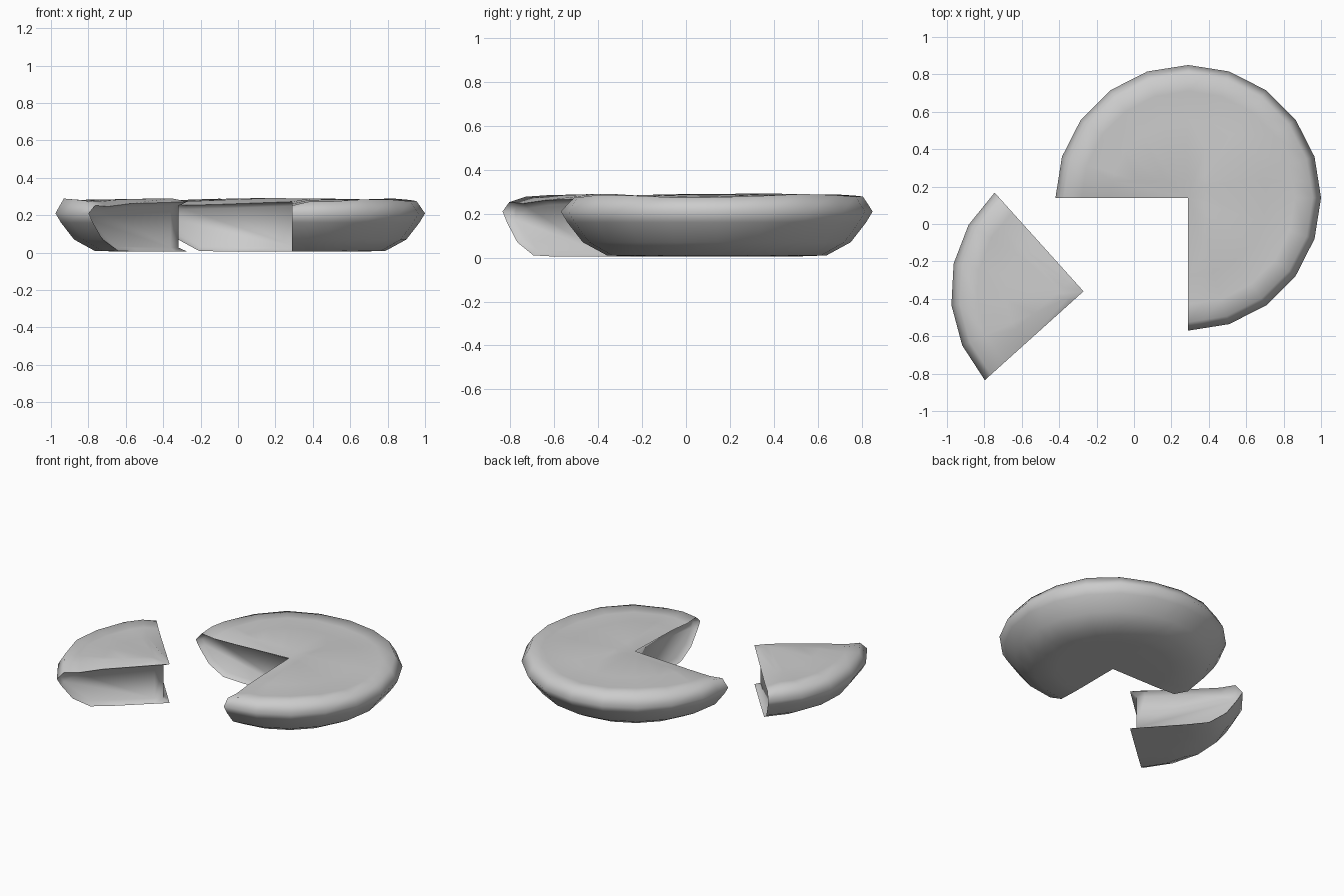
import bpy, bmesh, math
from mathutils import Vector, Matrix

if "Cube" in bpy.data.objects:
    bpy.data.objects.remove(bpy.data.objects["Cube"], do_unlink=True)

crust = bpy.data.materials.new("crust_grey")
crust.use_nodes = True
colour = (0.6, 0.6, 0.6, 1)
crust.diffuse_color = colour
crust.node_tree.nodes["Principled BSDF"].inputs["Base Color"].default_value = colour

# Half section of the pie, from the middle of the base to the middle of the lid
PROFILE = [(0, 0.005), (0.36, 0.005), (0.5, 0.01), (0.61, 0.07), (0.68, 0.16),
           (0.71, 0.21), (0.665, 0.28), (0.57, 0.275), (0.42, 0.285), (0, 0.285)]
SEGMENTS = 20
EDGE = 0.09


def revolve(bm):
    """Full disc with a gently lumpy lid."""
    rings = []
    for r, z in PROFILE:
        ring = []
        for i in range(SEGMENTS if r else 1):
            a = math.tau * i / SEGMENTS
            x, y = r * math.cos(a), r * math.sin(a)
            lump = 0.01 * math.sin(7 * x + 1) * math.cos(6 * y + 0.5) if z > 0.25 else 0
            ring.append(bm.verts.new((x, y, z + lump)))
        rings.append(ring)
    for low, high in zip(rings, rings[1:]):
        for i in range(SEGMENTS):
            j = (i + 1) % SEGMENTS
            corners = [low[i % len(low)], low[j % len(low)],
                       high[j % len(high)], high[i % len(high)]]
            bm.faces.new(list(dict.fromkeys(corners)))


def cut_face(bm, axis):
    """Close the section lying on x = 0 or y = 0."""
    other = 1 - axis
    verts = [v for v in bm.verts if abs(v.co[axis]) < 1e-4 and v.co[other] < 1e-4
             and v.is_boundary]
    verts.sort(key=lambda v: math.atan2(v.co.z - 0.14, v.co[other] + 0.3))
    return bm.faces.new(verts)


def pie_part(name, is_slice, place):
    bm = bmesh.new()
    revolve(bm)
    side = -EDGE if is_slice else EDGE
    # Cut lines, plus support lines next to them for the drooping lid edge
    for offset in (0, side):
        for axis in (0, 1):
            normal = Vector((axis == 0, axis == 1, 0))
            bmesh.ops.bisect_plane(bm, geom=bm.verts[:] + bm.edges[:] + bm.faces[:],
                                   dist=1e-4, plane_co=normal * offset, plane_no=normal)
    drop = []
    for f in bm.faces:
        c = f.calc_center_median()
        if (c.x < 0 and c.y < 0) != is_slice:
            drop.append(f)
    bmesh.ops.delete(bm, geom=drop, context='FACES')
    for v in bm.verts:
        if v.is_boundary and v.co.z > 0.25:
            v.co.z -= 0.02
    # Filling, set back between lid and base
    filling = [cut_face(bm, 0), cut_face(bm, 1)]
    bmesh.ops.recalc_face_normals(bm, faces=bm.faces[:])
    bmesh.ops.inset_region(bm, faces=filling, thickness=0.022, depth=-0.035,
                           use_boundary=True, use_even_offset=True)
    bmesh.ops.transform(bm, matrix=place, verts=bm.verts[:])
    mesh = bpy.data.meshes.new(name)
    bm.to_mesh(mesh)
    bm.free()
    mesh.materials.append(crust)
    obj = bpy.data.objects.new(name, mesh)
    bpy.context.collection.objects.link(obj)
    bpy.ops.object.select_all(action='DESELECT')
    obj.select_set(True)
    bpy.context.view_layer.objects.active = obj
    bpy.ops.object.shade_smooth_by_angle(angle=math.radians(82))


pie_part("pie", False, Matrix.Translation((0.29, 0.14, 0)))
pie_part("pie_slice", True, Matrix.Translation((-0.27, -0.36, 0))
         @ Matrix.Rotation(math.radians(-48), 4, 'Z'))
